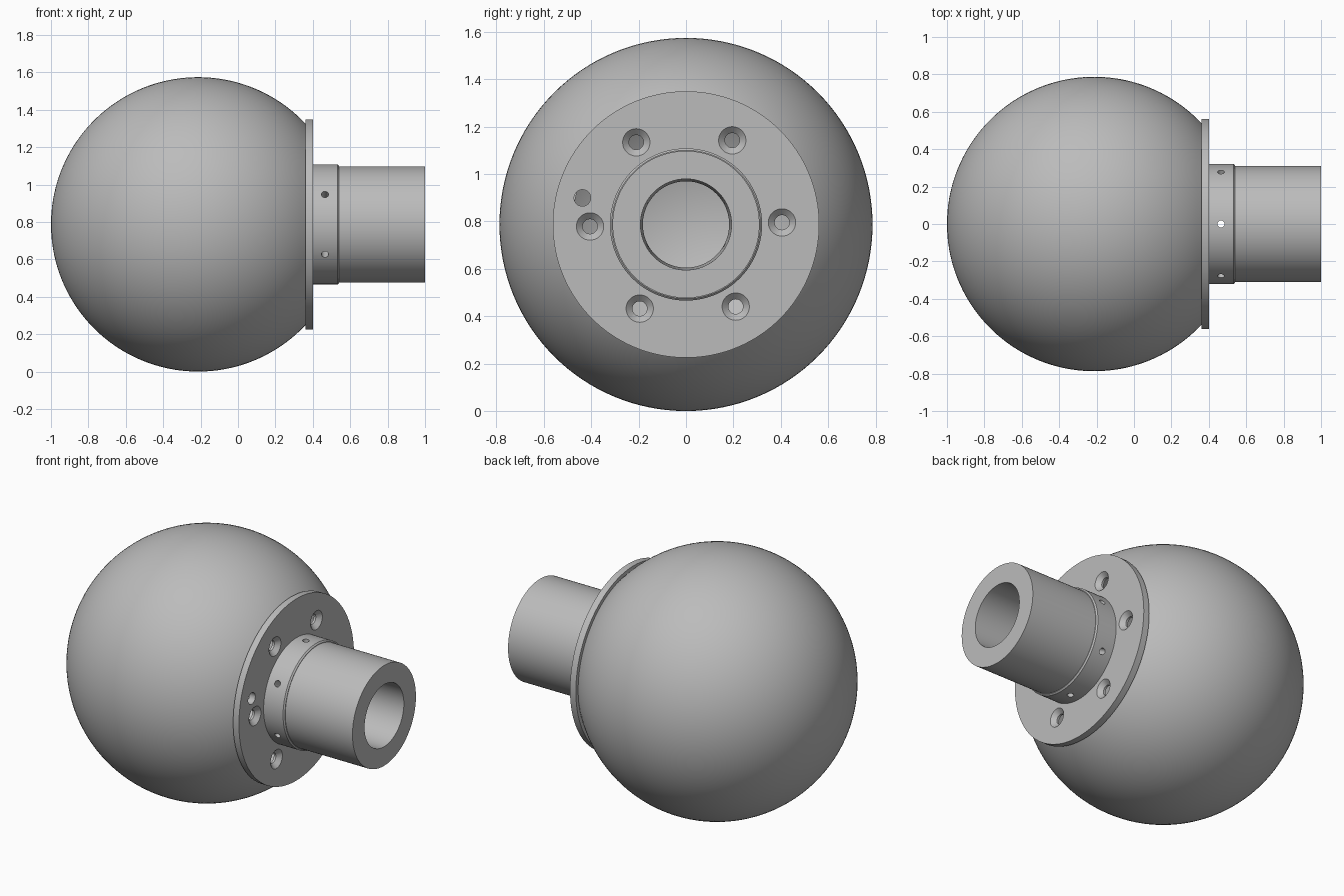
import bpy, bmesh
from math import pi, sin, cos, radians, asin, sqrt
from mathutils import Matrix, Vector

cube = bpy.data.objects.get("Cube")
if cube:
    bpy.data.objects.remove(cube, do_unlink=True)

R = 0.787                      # ball radius, also the height of the axis
BALL_X = R - 1                 # ball centre along the axis
FLANGE_BACK, FLANGE_FRONT = 0.36, 0.4

grey = bpy.data.materials.new("plain_grey")
grey.use_nodes = True
grey.diffuse_color = (0.5, 0.5, 0.5, 1)
grey.node_tree.nodes["Principled BSDF"].inputs["Base Color"].default_value = (0.5, 0.5, 0.5, 1)


def make_object(name, bm):
    bmesh.ops.remove_doubles(bm, verts=bm.verts, dist=1e-5)
    bmesh.ops.recalc_face_normals(bm, faces=bm.faces)
    mesh = bpy.data.meshes.new(name)
    bm.to_mesh(mesh)
    bm.free()
    mesh.materials.append(grey)
    ob = bpy.data.objects.new(name, mesh)
    ob.location.z = R
    bpy.context.collection.objects.link(ob)
    return ob


def lathe(name, profile, steps=128):
    """Turn a profile of (x, radius) points about the x axis."""
    bm = bmesh.new()
    verts = [bm.verts.new((x, 0, r)) for x, r in profile]
    edges = [bm.edges.new(pair) for pair in zip(verts, verts[1:])]
    bmesh.ops.spin(bm, geom=verts + edges, cent=(0, 0, 0), axis=(1, 0, 0),
                   angle=2 * pi, steps=steps, use_duplicate=False)
    return make_object(name, bm)


def add_pin(bm, start, end, r1, r2, segments=32):
    """Add a capped cylinder or cone between two points."""
    a, b = Vector(start), Vector(end)
    turn = (b - a).to_track_quat('Z', 'Y').to_matrix().to_4x4()
    bmesh.ops.create_cone(bm, cap_ends=True, segments=segments, radius1=r1, radius2=r2,
                          depth=(b - a).length,
                          matrix=Matrix.Translation((a + b) / 2) @ turn)


def smooth(ob, angle=30):
    bpy.ops.object.select_all(action='DESELECT')
    ob.select_set(True)
    bpy.context.view_layer.objects.active = ob
    bpy.ops.object.shade_smooth_by_angle(angle=radians(angle))


def cut(ob, bm):
    """Cut holes and keep the result as plain mesh."""
    cutter = make_object("hole_cutter", bm)
    mod = ob.modifiers.new("holes", 'BOOLEAN')
    mod.object, mod.operation, mod.solver = cutter, 'DIFFERENCE', 'EXACT'
    bpy.context.view_layer.objects.active = ob
    bpy.ops.object.modifier_apply(modifier=mod.name)
    bpy.data.objects.remove(cutter, do_unlink=True)


# Hollow ball, open where the flange covers it
def arc(radius, count=56):
    reach = FLANGE_BACK - BALL_X
    sweep = pi / 2 + asin(reach / radius)
    return [(BALL_X - radius * cos(sweep * i / count), radius * sin(sweep * i / count))
            for i in range(count + 1)]


outer, inner = arc(R), arc(R - 0.04)
ball = lathe("hollow_ball", outer + inner[::-1])

# Flange, stepped collar and tube turned as one hub with a tapered bore
hub = lathe("flange_and_tube", [
    (FLANGE_BACK, 0.182), (FLANGE_BACK, 0.562), (FLANGE_FRONT, 0.562),
    (FLANGE_FRONT, 0.321), (0.533, 0.321), (0.541, 0.313), (0.541, 0.31),
    (1, 0.31), (1, 0.192), (FLANGE_BACK, 0.182)])

# Countersunk screw holes and a locating hole through the flange
holes = bmesh.new()
for i in range(6):
    a = radians(1.2 + 60 * i)
    y, z = 0.405 * cos(a), 0.405 * sin(a)
    add_pin(holes, (0.33, y, z), (0.43, y, z), 0.031, 0.031)
add_pin(holes, (0.33, -0.437, 0.112), (0.43, -0.437, 0.112), 0.035, 0.035)
cut(hub, holes)

sinks = bmesh.new()
for i in range(6):
    a = radians(1.2 + 60 * i)
    y, z = 0.405 * cos(a), 0.405 * sin(a)
    add_pin(sinks, (0.372, y, z), (0.408, y, z), 0.029, 0.066)
cut(hub, sinks)

# Radial holes around the collar
radial = bmesh.new()
for i in range(6):
    a = radians(30 + 60 * i)
    y, z = cos(a), sin(a)
    add_pin(radial, (0.465, 0.14 * y, 0.14 * z), (0.465, 0.36 * y, 0.36 * z), 0.019, 0.019, 20)
cut(hub, radial)

for ob in (ball, hub):
    smooth(ob)
